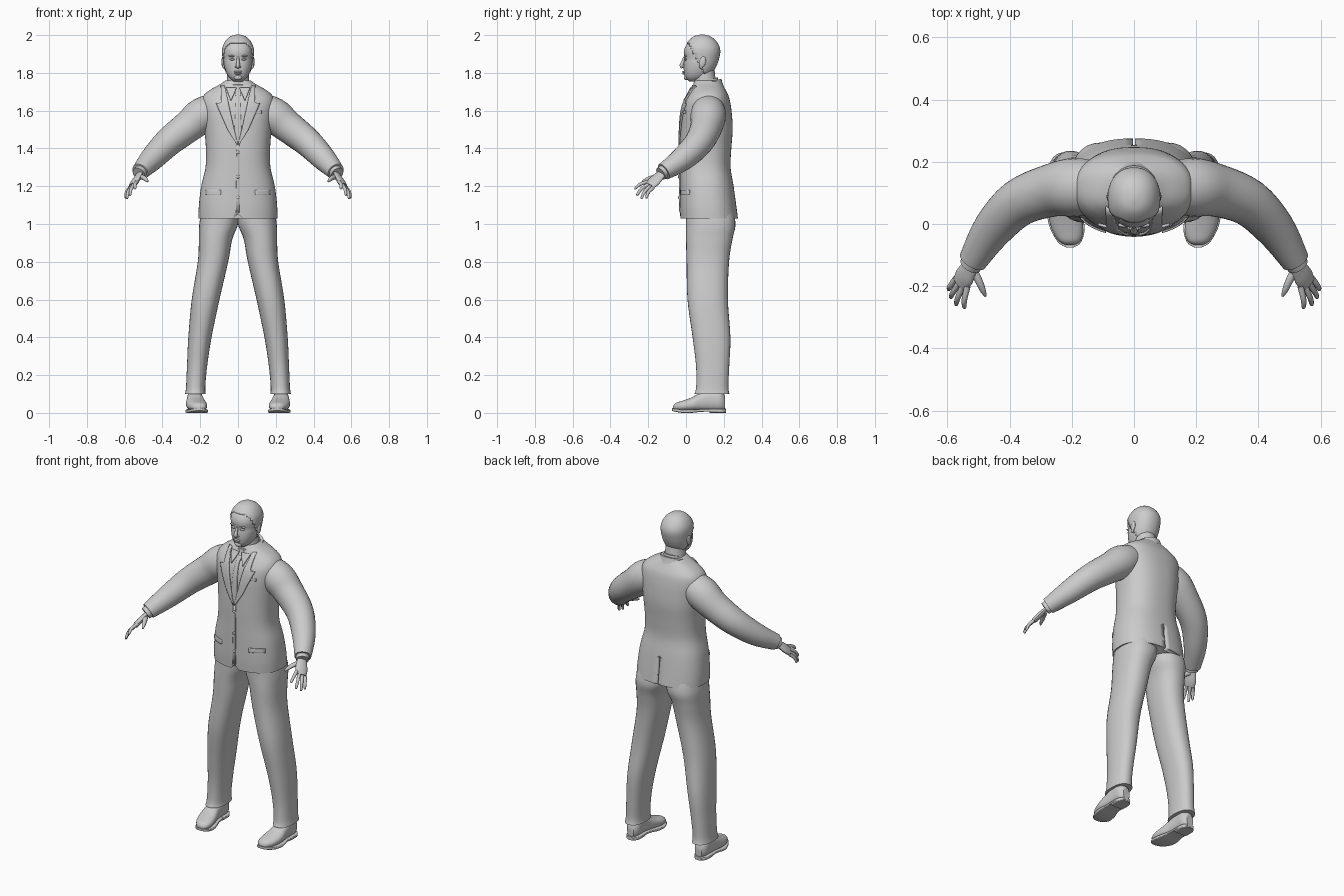
import bpy, bmesh, math
from mathutils import Vector as V

if "Cube" in bpy.data.objects:
    bpy.data.objects.remove(bpy.data.objects["Cube"])

grey = bpy.data.materials.new("plain_grey")
grey.diffuse_color = (0.6, 0.6, 0.6, 1)
grey.use_nodes = True
grey.node_tree.nodes["Principled BSDF"].inputs["Base Color"].default_value = grey.diffuse_color


def finish(name, bm, angle=45):
    bmesh.ops.recalc_face_normals(bm, faces=bm.faces)
    me = bpy.data.meshes.new(name)
    bm.to_mesh(me)
    bm.free()
    me.materials.append(grey)
    ob = bpy.data.objects.new(name, me)
    bpy.context.collection.objects.link(ob)
    bpy.ops.object.select_all(action='DESELECT')
    ob.select_set(True)
    bpy.context.view_layer.objects.active = ob
    bpy.ops.object.shade_smooth_by_angle(angle=math.radians(angle))
    return ob


def dense(rows, steps=4):
    """Smooth interpolation through rows of numbers."""
    out = []
    for i in range(len(rows) - 1):
        p = [rows[max(i - 1, 0)], rows[i], rows[i + 1], rows[min(i + 2, len(rows) - 1)]]
        for k in range(steps):
            t = k / steps
            out.append([0.5 * (2*b + (c - a)*t + (2*a - 5*b + 4*c - d)*t*t + (3*b - a - 3*c + d)*t**3)
                        for a, b, c, d in zip(*p)])
    return out + [list(rows[-1])]


def loft(name, rings, e=2.0, n=32, keep=None, angle=45):
    """Skin over rings given as (centre, half axis u, half axis v)."""
    bm = bmesh.new()
    loops = []
    for c, u, v in rings:
        loop = []
        for k in range(n):
            a = 2 * math.pi * k / n
            ca, sa = math.cos(a), math.sin(a)
            loop.append(bm.verts.new(c + u * math.copysign(abs(ca) ** (2 / e), ca)
                                     + v * math.copysign(abs(sa) ** (2 / e), sa)))
        loops.append(loop)
    for a, b in zip(loops, loops[1:]):
        for k in range(n):
            bm.faces.new((a[k], a[(k + 1) % n], b[(k + 1) % n], b[k]))
    bm.faces.new(loops[0])
    bm.faces.new(loops[-1])
    if keep:
        bad = [f for f in bm.faces if not keep(f.calc_center_median())]
        bmesh.ops.delete(bm, geom=bad, context='FACES')
    return finish(name, bm, angle)


def upright(rows):  # rows: z, centre x, half width, front y, back y
    return [(V((x, (f + b) / 2, z)), V((w, 0, 0)), V((0, (b - f) / 2, 0)))
            for z, x, w, f, b in rows]


def lengthwise(rows):  # rows: y, centre x, half width, bottom z, top z
    return [(V((x, y, (f + b) / 2)), V((w, 0, 0)), V((0, 0, (b - f) / 2)))
            for y, x, w, f, b in rows]


def tube(name, rows, ref, flat=1.0, n=16):  # rows: x, y, z, radius
    rows = dense(rows)
    rings = []
    for i, r in enumerate(rows):
        t = V(rows[min(i + 1, len(rows) - 1)][:3]) - V(rows[max(i - 1, 0)][:3])
        u = (V(ref) - t * (V(ref).dot(t) / t.length_squared)).normalized()
        rings.append((V(r[:3]), u * r[3], t.cross(u).normalized() * r[3] * flat))
    return loft(name, rings, n=n)


def ball(name, c, size, turn=0):
    bm = bmesh.new()
    bmesh.ops.create_uvsphere(bm, u_segments=16, v_segments=10, radius=1)
    bmesh.ops.scale(bm, vec=size, verts=bm.verts)
    ob = finish(name, bm)
    ob.location, ob.rotation_euler = c, (turn, 0, 0)
    return ob


# Jacket body
E = 2.4
torso = dense([(1.03, 0, .209, -.03, .275), (1.1, 0, .207, -.033, .266), (1.2, 0, .195, -.033, .252),
               (1.3, 0, .172, -.033, .236), (1.4, 0, .170, -.033, .240), (1.5, 0, .178, -.03, .247),
               (1.58, 0, .187, -.025, .243), (1.64, 0, .193, -.012, .235), (1.68, 0, .182, .008, .225),
               (1.71, 0, .148, .025, .21), (1.74, 0, .095, .04, .192), (1.76, 0, .066, .05, .175)], 5)
jacket = loft("jacket_body", upright(torso), E, 64)


def cutter(name, loc, size, spin):
    bm = bmesh.new()
    bmesh.ops.create_cube(bm, size=1)
    bmesh.ops.scale(bm, vec=size, verts=bm.verts)
    ob = finish(name, bm)
    ob.location, ob.rotation_euler = loc, (0, spin, 0)
    ob.hide_render = ob.hide_viewport = True
    mod = jacket.modifiers.new(name, 'BOOLEAN')
    mod.object, mod.operation, mod.solver = ob, 'DIFFERENCE', 'EXACT'


cutter("vent_cutter", (0, .275, 1.09), (.008, .05, .2), 0)
cutter("hem_cutter", (0, -.03, 1.02), (.05, .06, .05), math.pi / 4)


def front_y(x, z):
    """Depth of the jacket front at a given place."""
    for a, b in zip(torso, torso[1:]):
        if a[0] <= z <= b[0]:
            t = (z - a[0]) / (b[0] - a[0])
            _, _, w, f, k = [p + (q - p) * t for p, q in zip(a, b)]
            return (f + k) / 2 - (k - f) / 2 * (1 - min(abs(x) / w, 1) ** E) ** (1 / E)
    return 0


def panel(name, rows, lift=.002, thick=.008):
    """Cloth plate lying on the jacket front; rows: z, x start, x end."""
    bm = bmesh.new()
    grid = []
    for i in range(len(rows) - 1):
        for k in range(6 if i == len(rows) - 2 else 5):
            z, a, b = [p + (q - p) * k / 5 for p, q in zip(rows[i], rows[i + 1])]
            xs = [a + (b - a) * j / 6 for j in range(7)]
            grid.append([bm.verts.new((x, front_y(x, z) - lift, z)) for x in xs])
    for p, q in zip(grid, grid[1:]):
        for j in range(6):
            bm.faces.new((p[j], p[j + 1], q[j + 1], q[j]))
    ob = finish(name, bm)
    mod = ob.modifiers.new("cloth", 'SOLIDIFY')
    mod.thickness, mod.offset = thick, 0


# Tie, front closing edge and buttons
panel("tie", [(1.43, -.004, .004), (1.5, -.018, .018), (1.66, -.011, .011), (1.67, -.01, .01), (1.70, -.017, .017)])
panel("front_edge", [(1.06, -.012, .008), (1.43, -.006, .008)], .001, .006)
for z in (1.38, 1.25, 1.14):
    ball("button", (.0, front_y(0, z) - .005, z), (.009, .004, .009))
panel("breast_pocket", [(1.585, .075, .125), (1.60, .075, .125)], .001, .005)

# Head profile
skull = dense([(1.755, 0, .022, .018, .05), (1.77, 0, .042, .0, .10), (1.79, 0, .057, -.008, .125),
               (1.82, 0, .069, -.012, .148), (1.85, 0, .075, -.011, .162), (1.875, 0, .077, -.008, .17),
               (1.91, 0, .080, -.012, .177), (1.94, 0, .076, -.003, .172), (1.97, 0, .060, .02, .152),
               (1.99, 0, .036, .045, .125), (1.998, 0, .008, .075, .095)], 4)
loft("head", upright(skull), 2.2, 40)
hair = loft("hair", upright(skull), 2.2, 40,
            keep=lambda c: c.z > 1.955 - max(0, c.y - .015) * 1.9 and c.z > 1.80)
hair.modifiers.new("thickness", 'SOLIDIFY').thickness = .006
hair.modifiers["thickness"].offset = .6
loft("neck", upright([(1.68, 0, .062, .045, .175), (1.74, 0, .060, .04, .165), (1.78, 0, .058, .045, .155),
                      (1.83, 0, .055, .05, .15)]))

# Face
tube("nose", [(0, -.008, 1.885, .006), (0, -.016, 1.86, .008), (0, -.023, 1.84, .011), (0, -.017, 1.828, .009)], (1, 0, 0))
ball("upper_lip", (0, -.012, 1.806), (.022, .009, .005))
ball("lower_lip", (0, -.011, 1.797), (.018, .009, .006))
ball("chin", (0, .002, 1.775), (.022, .014, .014))

# Collars wrap the neck, low at the front and high at the back
for name, w, f, b, h, z0 in (("shirt_collar", .066, .028, .172, .018, 1.738), ("jacket_collar", .082, .025, .192, .02, 1.728)):
    tilt = V((0, (b - f) / 2, .022))
    c = V((0, (f + b) / 2, z0))
    loft(name, [(c - V((0, 0, h)), V((w * 1.15, 0, 0)), tilt * 1.08), (c, V((w, 0, 0)), tilt),
                (c + V((0, 0, h)), V((w * .93, 0, 0)), tilt * .95)],
         keep=None if name == "shirt_collar" else lambda p: p.y > .05 and abs(p.x) + p.y > .09)

for s, side in ((-1, "right"), (1, "left")):
    def m(rows):
        return [(s * r[0],) + tuple(r[1:]) for r in rows]

    # Lapel, shirt collar point and hip pocket
    panel(side + "_lapel", [(1.42, 0, s * .006), (1.5, s * .02, s * .055), (1.62, s * .046, s * .108),
                            (1.638, s * .05, s * .115), (1.642, s * .05, s * .088), (1.73, s * .07, s * .09)], .004, .009)
    panel(side + "_shirt_collar_point", [(1.655, s * .036, s * .039), (1.69, s * .02, s * .052), (1.72, s * .008, s * .064)], .004)
    panel(side + "_hip_pocket", [(1.155, s * .09, s * .17), (1.18, s * .09, s * .17)], .002, .006)

    # Ear, eye and brow
    ball(side + "_ear", (s * .080, .088, 1.858), (.008, .017, .030), -.2)
    ball(side + "_ear_lobe", (s * .077, .080, 1.835), (.007, .010, .012))
    ball(side + "_eye", (s * .030, -.002, 1.872), (.014, .008, .006))
    ball(side + "_brow", (s * .031, -.003, 1.889), (.021, .008, .005))
    ball(side + "_nostril", (s * .009, -.012, 1.832), (.008, .009, .006))

    # Sleeve and shirt cuff
    tube(side + "_sleeve", m([(.09, .12, 1.625, .075), (.185, .118, 1.578, .094), (.265, .108, 1.515, .085),
                              (.37, .068, 1.432, .076), (.455, -.018, 1.345, .064), (.518, -.118, 1.277, .046)]),
         (0, 0, 1), 1.0, 28)
    tube(side + "_cuff", m([(.505, -.10, 1.29, .037), (.526, -.133, 1.266, .036)]), (0, 0, 1))

    # Hand: flat palm, four fingers and a thumb
    across = (s * .045, .03, -.035)
    tube(side + "_palm", m([(.515, -.12, 1.275, .025), (.53, -.145, 1.25, .031), (.545, -.17, 1.225, .036),
                            (.558, -.192, 1.203, .031)]), across, .45)
    tips = [((.535, -.20, 1.225), (.546, -.272, 1.187)), ((.549, -.198, 1.211), (.573, -.262, 1.152)),
            ((.562, -.189, 1.20), (.590, -.238, 1.134)), ((.573, -.175, 1.192), (.597, -.212, 1.137))]
    for (a, b), name in zip(tips, ("index", "middle", "ring", "little")):
        a, b = V(a), V(b)
        mid = a.lerp(b, .55) + V((.004, -.004, .006))
        tube(f"{side}_{name}_finger", m([(*a, .010), (*mid, .009), (*a.lerp(b, .92), .007), (*b, .003)]), across, 1, 10)
    tube(side + "_thumb", m([(.522, -.14, 1.252, .015), (.50, -.18, 1.245, .013), (.486, -.212, 1.234, .010),
                             (.477, -.232, 1.224, .004)]), (0, 0, 1), 1, 10)

    # Trouser leg, rows: z, inner x, outer x, front y, back y
    leg = [(1.09, -.002, .19, .0, .245), (1.0, .0, .205, .0, .262), (.92, .03, .207, .0, .246),
           (.8, .052, .213, .003, .228), (.6, .098, .245, .008, .222), (.4, .140, .263, .035, .235),
           (.25, .163, .270, .053, .229), (.14, .173, .275, .054, .224), (.1, .171, .280, .045, .23)]
    loft(side + "_trouser_leg", upright(dense([(z, s * (i + o) / 2, (o - i) / 2, f, b) for z, i, o, f, b in leg], 5)), 2.3)

    # Shoe upper, sole and heel
    def shoe(part, rows, e):
        loft(side + part, lengthwise(dense([(r[0], s * r[1], *r[2:]) for r in rows])), e)

    shoe("_shoe", [(-.068, .206, .012, .018, .036), (-.055, .207, .034, .012, .052), (-.02, .213, .050, .01, .064),
                   (.03, .222, .053, .01, .082), (.08, .227, .045, .01, .11), (.13, .228, .041, .01, .125),
                   (.18, .228, .040, .01, .12), (.207, .228, .022, .015, .09)], 2.3)
    shoe("_sole", [(-.075, .206, .012, .012, .026), (-.06, .207, .036, .007, .023), (-.02, .213, .054, .0, .018),
                   (.03, .222, .057, .0, .018), (.09, .227, .045, .006, .02), (.17, .228, .044, .006, .02),
                   (.212, .228, .022, .006, .02)], 6)
    shoe("_heel", [(.125, .228, .042, 0, .022), (.17, .228, .043, 0, .022), (.195, .228, .036, 0, .022),
                   (.211, .228, .018, 0, .022)], 6)
